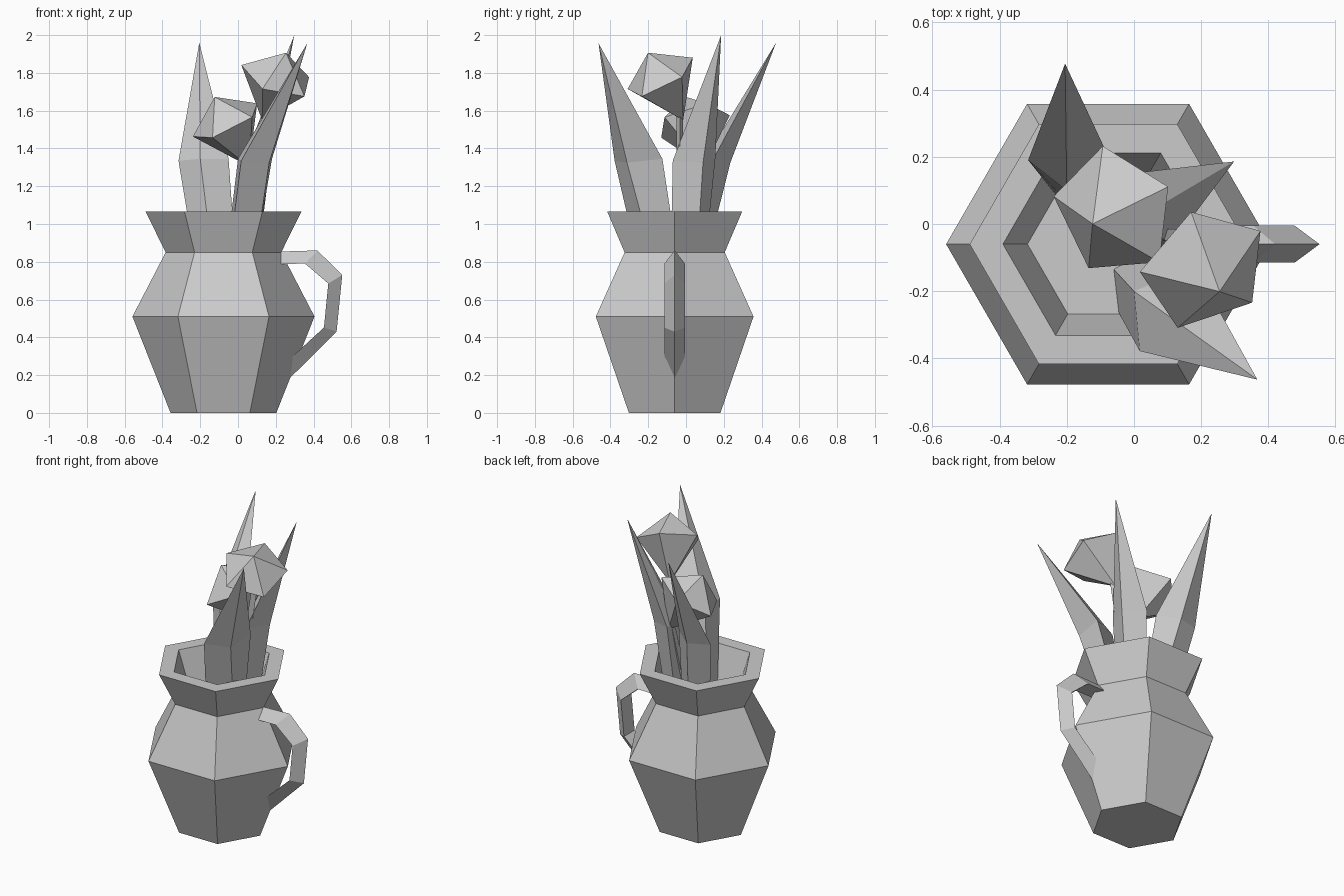
import bpy
from math import cos, sin, pi
from mathutils import Vector
import bmesh

if "Cube" in bpy.data.objects:
    bpy.data.objects.remove(bpy.data.objects["Cube"])

CX, CY = -0.077, -0.06      # vase axis
FLOOR = 0.85                # level inside the neck where the stems stand


def loft(name, rings, cap_start=True, cap_end=True):
    """Skin a list of vertex rings; a ring of one point makes a tip."""
    bm = bmesh.new()
    rows = [[bm.verts.new(p) for p in ring] for ring in rings]
    for a, b in zip(rows, rows[1:]):
        n = max(len(a), len(b))
        for i in range(n):
            j = (i + 1) % n
            if len(a) == 1:
                bm.faces.new((a[0], b[j], b[i]))
            elif len(b) == 1:
                bm.faces.new((a[i], a[j], b[0]))
            else:
                bm.faces.new((a[i], a[j], b[j], b[i]))
    if cap_start and len(rows[0]) > 2:
        bm.faces.new(rows[0][::-1])
    if cap_end and len(rows[-1]) > 2:
        bm.faces.new(rows[-1])
    bmesh.ops.recalc_face_normals(bm, faces=bm.faces)
    mesh = bpy.data.meshes.new(name)
    bm.to_mesh(mesh)
    bm.free()
    obj = bpy.data.objects.new(name, mesh)
    bpy.context.collection.objects.link(obj)
    return obj


# Hexagonal vase: outside profile, then over the rim to the inner floor
profile = [(0.28, 0), (0.482, 0.51), (0.306, 0.85), (0.412, 1.065),
           (0.313, 1.065), (0.24, FLOOR)]
loft("vase", [[(CX + r * cos(i * pi / 3), CY + r * sin(i * pi / 3), z)
               for i in range(6)] for r, z in profile])

# Handle: triangular section, ridge outside and flat side inside
outer = [(0.15, 0.852), (0.42, 0.86), (0.552, 0.73), (0.522, 0.43), (0.22, 0.13)]
inner = [(0.15, 0.788), (0.355, 0.79), (0.478, 0.685), (0.455, 0.452), (0.22, 0.235)]
loft("handle", [[(xo, CY, zo), (xi, CY - 0.055, zi), (xi, CY + 0.055, zi)]
                for (xo, zo), (xi, zi) in zip(outer, inner)])


# Leaves: diamond section (edge, outer ridge, edge, inner ridge) ending in a tip
def leaf(name, base, mid, tip):
    mid_z = (1.335, 1.325, 1.345, 1.345)
    loft(name, [[(x, y, FLOOR) for x, y in base],
                [(x, y, z) for (x, y), z in zip(mid, mid_z)], [tip]])


leaf("leaf_back",
     [(-0.235, 0.09), (-0.10, 0.115), (-0.015, 0.06), (-0.14, 0.0)],
     [(-0.315, 0.19), (-0.17, 0.235), (-0.05, 0.145), (-0.20, 0.10)],
     (-0.205, 0.477, 1.96))
leaf("leaf_front",
     [(-0.045, -0.265), (0.095, -0.185), (0.085, -0.05), (-0.06, -0.135)],
     [(0.017, -0.378), (0.165, -0.312), (0.18, -0.125), (0.0, -0.20)],
     (0.367, -0.463, 1.957))
leaf("leaf_right",
     [(0.06, -0.08), (0.11, 0.06), (0.0, 0.105), (-0.02, 0.02)],
     [(0.105, -0.07), (0.17, 0.09), (0.03, 0.155), (0.035, 0.03)],
     (0.298, 0.186, 2.0))


# Flowers: tilted five-sided heads, shallow on top and pointed below, on stems
def flower(name, centre, axis, corner, foot):
    c, n = Vector(centre), Vector(axis).normalized()
    u = Vector(corner) - c
    u = (u - n * u.dot(n)).normalized()
    v = n.cross(u)
    ring = [c + 0.202 * (u * cos(i * 2 * pi / 5) + v * sin(i * 2 * pi / 5))
            for i in range(5)]
    bottom = c - n * 0.27
    loft(name + "_head", [[bottom], ring, [c + n * 0.152]])
    tri = [Vector((0.02 * cos(i * 2 * pi / 3), 0.02 * sin(i * 2 * pi / 3), 0))
           for i in range(3)]
    loft(name + "_stem", [[Vector(foot) + t for t in tri],
                          [bottom + n * 0.04 + t for t in tri]])


flower("high_flower", (0.209, -0.134, 1.778), (0.045, -0.066, 0.127),
       (0.17, 0.035, 1.88), (0.02, -0.03, FLOOR))
flower("low_flower", (-0.058, 0.036, 1.54), (-0.066, -0.036, 0.134),
       (-0.24, 0.08, 1.47), (-0.03, 0.03, FLOOR))
